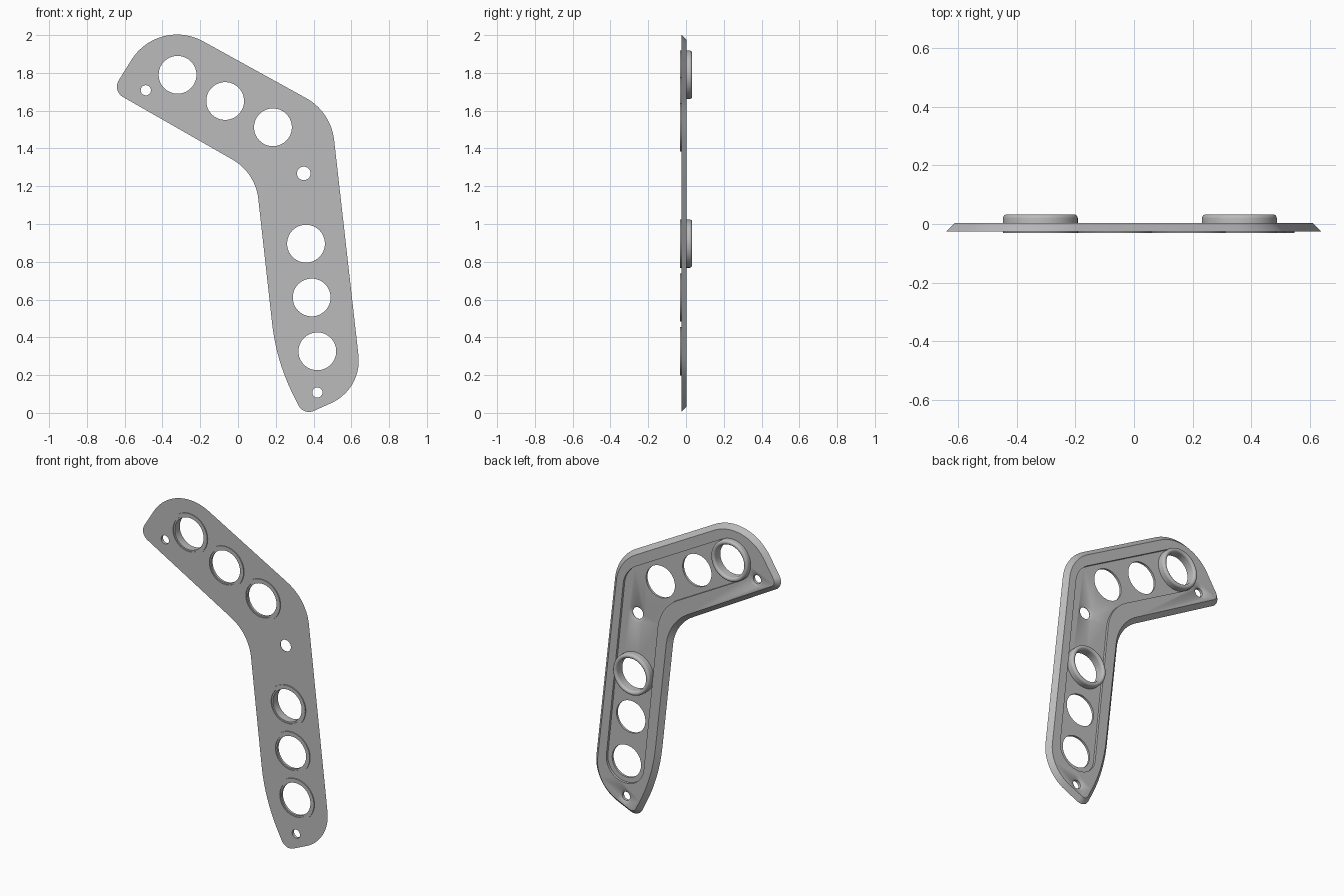
import bpy, bmesh, math
from mathutils import Vector

if "Cube" in bpy.data.objects:
    bpy.data.objects.remove(bpy.data.objects["Cube"])

metal = bpy.data.materials.new("plain grey")
metal.use_nodes = True
GREY = (0.5, 0.5, 0.5, 1)
metal.diffuse_color = GREY
metal.node_tree.nodes["Principled BSDF"].inputs["Base Color"].default_value = GREY

FRONT, BACK, FLOOR = -0.025, 0.003, -0.012
OUTER_R, HOLE_R = 0.128, 0.1


def fillet(corners, steps=14):
    """Round each (x, z, setback) corner with a tangent arc."""
    pts, n = [], len(corners)
    for i, (x, z, s) in enumerate(corners):
        p = Vector((x, z))
        a = (Vector(corners[i - 1][:2]) - p).normalized()
        b = (Vector(corners[(i + 1) % n][:2]) - p).normalized()
        half = a.angle(b) / 2
        r = s * math.tan(half)
        centre = p + (a + b).normalized() * (s / math.cos(half))
        u = (p + a * s - centre).normalized()
        v = (p + b * s - centre).normalized()
        sweep = u.angle(v)
        for k in range(steps + 1):
            t = k / steps
            d = (u * math.sin((1 - t) * sweep) + v * math.sin(t * sweep)) / math.sin(sweep)
            pts.append(centre + d * r)
    return pts


def inset(pts, d):
    """Move a counter-clockwise outline inward by d."""
    out, n = [], len(pts)
    for i, p in enumerate(pts):
        e1 = (p - pts[i - 1]).normalized()
        e2 = (pts[(i + 1) % n] - p).normalized()
        n1, n2 = Vector((-e1.y, e1.x)), Vector((-e2.y, e2.x))
        out.append(p + (n1 + n2) * (d / (1 + n1.dot(n2))))
    return out


def circle(c, r, n=64):
    return [Vector((c[0] + r * math.cos(2 * math.pi * k / n),
                    c[1] + r * math.sin(2 * math.pi * k / n))) for k in range(n)]


def loft(name, loops, closed=False):
    """Skin a list of (outline, y) loops; cap the ends unless closed."""
    bm = bmesh.new()
    rings = [[bm.verts.new((p.x, y, p.y)) for p in pts] for pts, y in loops]
    n = len(rings[0])
    for a, b in zip(rings, rings[1:] + rings[:1] if closed else rings[1:]):
        for i in range(n):
            j = (i + 1) % n
            bm.faces.new((a[i], a[j], b[j], b[i]))
    if not closed:
        bm.faces.new(rings[0])
        bm.faces.new(rings[-1])
    bmesh.ops.recalc_face_normals(bm, faces=bm.faces)
    mesh = bpy.data.meshes.new(name)
    bm.to_mesh(mesh)
    bm.free()
    mesh.materials.append(metal)
    ob = bpy.data.objects.new(name, mesh)
    bpy.context.collection.objects.link(ob)
    return ob


def activate(ob):
    bpy.ops.object.select_all(action='DESELECT')
    ob.select_set(True)
    bpy.context.view_layer.objects.active = ob


def cut(ob, cutter):
    cutter.hide_render = True
    mod = ob.modifiers.new("cut", 'BOOLEAN')
    mod.operation, mod.solver, mod.object = 'DIFFERENCE', 'EXACT', cutter
    activate(ob)
    bpy.ops.object.modifier_apply(modifier=mod.name)
    bpy.data.objects.remove(cutter)


def smooth(ob):
    activate(ob)
    bpy.ops.object.shade_smooth_by_angle(angle=math.radians(30))


# Bent plate, tapering toward the back
outline = fillet([(0.347, -0.014, 0.06), (0.658, 0.126, 0.18), (0.492, 1.594, 0.15),
                  (-0.422, 2.098, 0.27), (-0.666, 1.705, 0.065),
                  (0.092, 1.272, 0.14), (0.203, 0.273, 0.2)])
plate = loft("bent_plate", [(outline, FRONT), (inset(outline, 0.028), BACK)])

# Shallow channel in the back, following the row of holes
top, elbow, low = Vector((-0.32, 1.79)), Vector((0.302, 1.446)), Vector((0.42, 0.325))
d1, d2 = (elbow - top).normalized(), (low - elbow).normalized()
n1, n2 = Vector((-d1.y, d1.x)), Vector((-d2.y, d2.x))
w = 0.13
s = w * 0.98
miter = (n1 + n2) * (w / (1 + n1.dot(n2)))
ends = [top - d1 * w, low + d2 * w]
channel = fillet([(*(ends[0] + n1 * w), s), (*(ends[0] - n1 * w), s),
                  (*(elbow - miter), 0.14), (*(ends[1] - n2 * w), s),
                  (*(ends[1] + n2 * w), s), (*(elbow + miter), 0.09)])
cut(plate, loft("channel_cutter", [(channel, FLOOR), (channel, 0.1)]))

# Large holes with front flanges; the first of each row has a round back collar
rows = {"upper": [(-0.32, 1.79), (-0.068, 1.651), (0.185, 1.512)],
        "lower": [(0.36, 0.896), (0.39, 0.611), (0.42, 0.326)]}
for row, centres in rows.items():
    for i, c in enumerate(centres):
        cut(plate, loft("hole_cutter", [(circle(c, HOLE_R), -0.1), (circle(c, HOLE_R), 0.1)]))
        profile = [(OUTER_R, -0.022), (OUTER_R, -0.031), (0.109, -0.031),
                   (0.109, -0.026), (HOLE_R, -0.026), (HOLE_R, -0.022)]
        smooth(loft(f"{row}_flange_{i + 1}", [(circle(c, r), y) for r, y in profile], True))
        if i == 0:
            bend = [math.pi * k / 12 for k in range(13)]
            collar = [(0.114 + 0.014 * math.cos(a), 0.019 + 0.014 * math.sin(a)) for a in bend]
            collar = [(OUTER_R, -0.013)] + collar + [(HOLE_R, -0.013)]
            smooth(loft(f"{row}_collar", [(circle(c, r), y) for r, y in collar], True))

# Countersunk screw holes
for c, r in [((-0.488, 1.708), 0.027), ((0.348, 1.268), 0.036), ((0.42, 0.108), 0.027)]:
    rim = r + 0.018
    back = FLOOR if r > 0.03 else BACK
    cut(plate, loft("screw_cutter", [(circle(c, r, 40), -0.1), (circle(c, r, 40), back - 0.010),
                                     (circle(c, rim, 40), back), (circle(c, rim, 40), 0.1)]))
smooth(plate)
